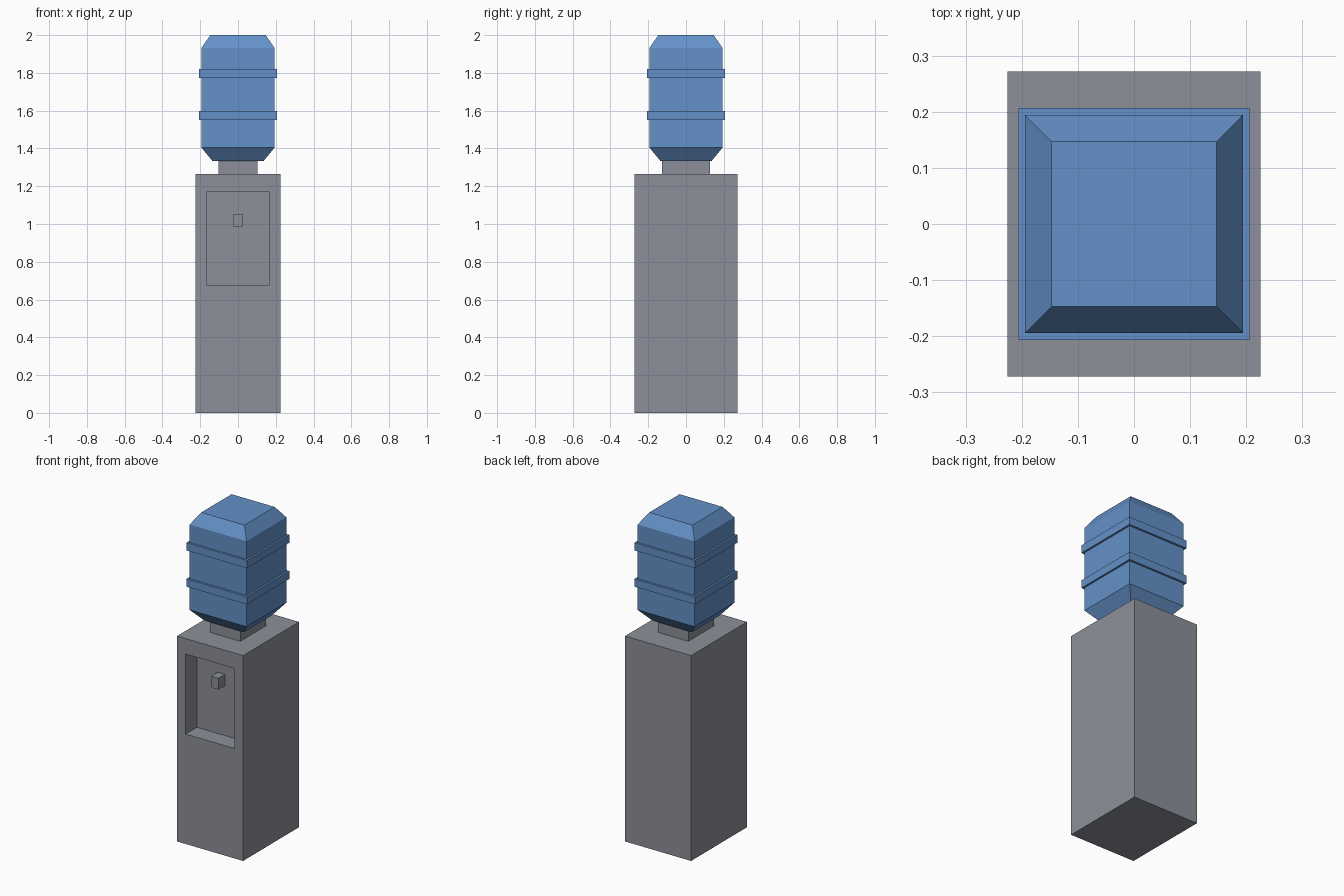
import bpy, bmesh

if "Cube" in bpy.data.objects:
    bpy.data.objects.remove(bpy.data.objects["Cube"])


def material(name, rgb):
    m = bpy.data.materials.new(name)
    m.diffuse_color = (*rgb, 1)
    m.use_nodes = True
    m.node_tree.nodes["Principled BSDF"].inputs["Base Color"].default_value = m.diffuse_color
    return m


GREY = material("cabinet grey", (0.262, 0.279, 0.319))
BLUE = material("bottle blue", (0.127, 0.283, 0.578))


def finish(name, bm, mat):
    bmesh.ops.recalc_face_normals(bm, faces=bm.faces)
    mesh = bpy.data.meshes.new(name)
    bm.to_mesh(mesh)
    bm.free()
    mesh.materials.append(mat)
    obj = bpy.data.objects.new(name, mesh)
    bpy.context.collection.objects.link(obj)
    return obj


def loft(rings):
    """Closed solid through rectangular rings (half_x, half_y, z)."""
    bm = bmesh.new()
    loops = [[bm.verts.new((sx * hx, sy * hy, z))
              for sx, sy in ((-1, -1), (1, -1), (1, 1), (-1, 1))]
             for hx, hy, z in rings]
    for low, high in zip(loops, loops[1:]):
        for i in range(4):
            j = (i + 1) % 4
            bm.faces.new((low[i], low[j], high[j], high[i]))
    bm.faces.new(loops[0][::-1])
    bm.faces.new(loops[-1])
    bm.normal_update()
    return bm


# Cabinet with a recessed dispensing bay in the front
DEPTH, BAY = 0.272, 0.11
bm = loft([(0.225, DEPTH, 0), (0.225, DEPTH, 1.265)])
front = min(bm.faces, key=lambda f: f.calc_center_median().y)
bmesh.ops.inset_individual(bm, faces=[front], thickness=0.05)
for v in front.verts:
    v.co = (0.167 if v.co.x > 0 else -0.167, -DEPTH, 1.17 if v.co.z > 0.6 else 0.677)
back = bmesh.ops.extrude_discrete_faces(bm, faces=[front])["faces"][0]
for v in back.verts:
    v.co.y += BAY
finish("cabinet", bm, GREY)

# Tap on the back wall of the bay
tap = finish("tap", loft([(0.024, 0.032, 0.984), (0.024, 0.032, 1.054)]), GREY)
tap.location.y = -DEPTH + BAY - 0.032

# Neck between cabinet and bottle
finish("neck", loft([(0.104, 0.126, 1.265), (0.104, 0.126, 1.333)]), GREY)

# Bottle with tapered ends
finish("bottle", loft([(0.135, 0.135, 1.333), (0.194, 0.194, 1.405),
                       (0.194, 0.194, 1.931), (0.147, 0.147, 2.0)]), BLUE)

# Raised bands around the bottle
for name, z in (("lower_band", 1.55), ("upper_band", 1.773)):
    finish(name, loft([(0.206, 0.207, z), (0.206, 0.207, z + 0.048)]), BLUE)
